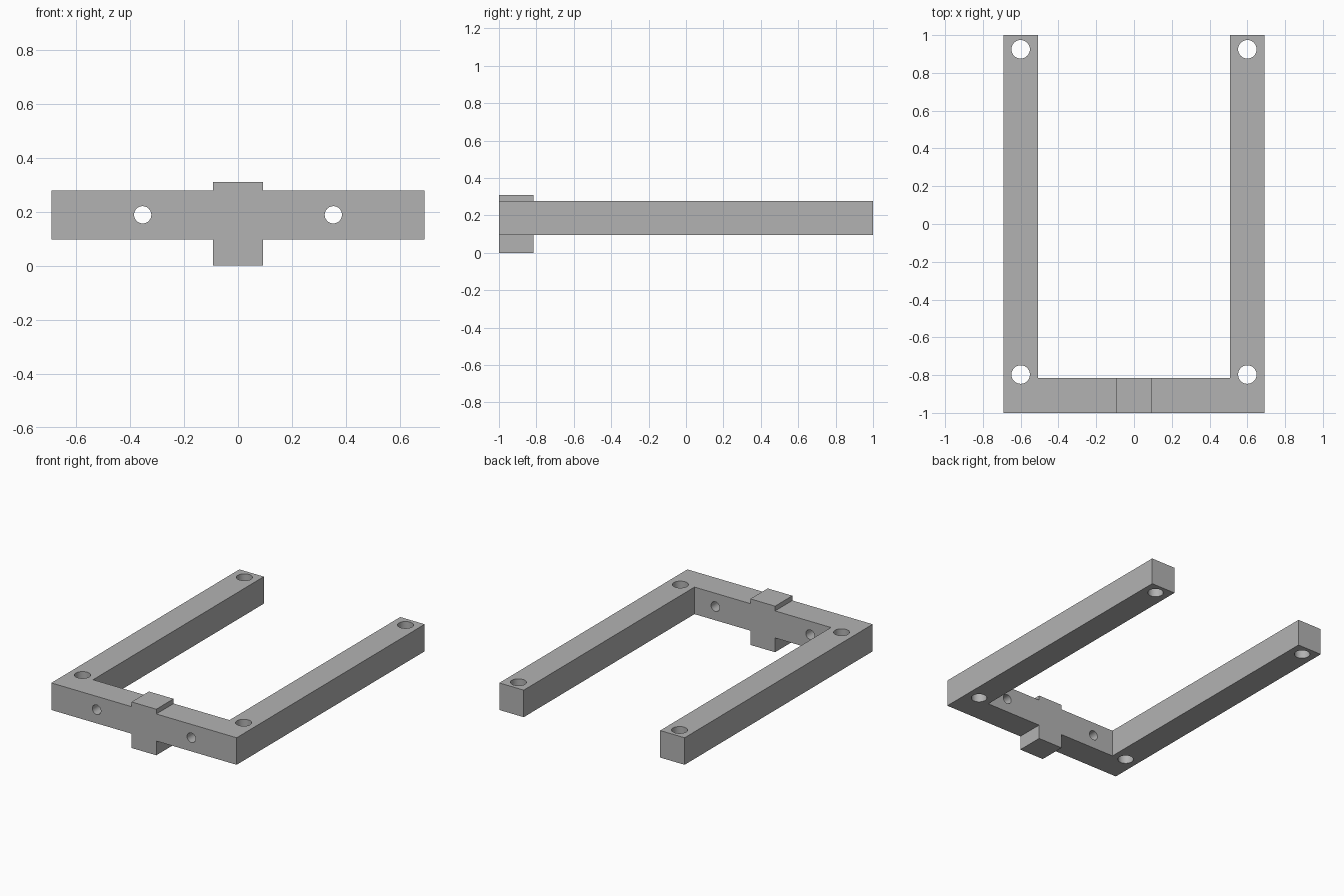
import bpy
import bmesh
import math

cube = bpy.data.objects.get("Cube")
if cube:
    bpy.data.objects.remove(cube, do_unlink=True)

# Overall dimensions
HALF_W, INNER_W = 0.69, 0.508
FRONT, BACK, BAR_BACK = -1.0, 1.0, -0.816
BOTTOM, TOP = 0.096, 0.278
TAB_W, TAB_TOP = 0.092, 0.31

grey = bpy.data.materials.new("plain grey")
grey.use_nodes = True
grey.diffuse_color = (0.45, 0.45, 0.45, 1)
grey.node_tree.nodes["Principled BSDF"].inputs["Base Color"].default_value = grey.diffuse_color


def prism(name, points, axis, start, end):
    """Extrude an outline along y or z between two positions."""
    def place(p, d):
        return (p[0], d, p[1]) if axis == "y" else (p[0], p[1], d)
    bm = bmesh.new()
    face = bm.faces.new([bm.verts.new(place(p, start)) for p in points])
    new = bmesh.ops.extrude_face_region(bm, geom=[face])["geom"]
    shift = place((0, 0), end - start)
    bmesh.ops.translate(bm, vec=shift,
                        verts=[v for v in new if isinstance(v, bmesh.types.BMVert)])
    bmesh.ops.recalc_face_normals(bm, faces=bm.faces)
    mesh = bpy.data.meshes.new(name)
    bm.to_mesh(mesh)
    bm.free()
    mesh.materials.append(grey)
    obj = bpy.data.objects.new(name, mesh)
    bpy.context.collection.objects.link(obj)
    return obj


def circle(x, y, radius, sides=40):
    turn = math.tau / sides
    return [(x + radius * math.cos(i * turn), y + radius * math.sin(i * turn))
            for i in range(sides)]


def combine(target, tool, operation):
    """Apply a boolean and remove the tool."""
    mod = target.modifiers.new(operation.lower(), "BOOLEAN")
    mod.operation, mod.solver, mod.object = operation, "EXACT", tool
    bpy.context.view_layer.objects.active = target
    bpy.ops.object.modifier_apply(modifier=mod.name)
    bpy.data.objects.remove(tool, do_unlink=True)


# U-shaped frame: two long arms joined by the front bar
right_half = [(HALF_W, FRONT), (HALF_W, BACK), (INNER_W, BACK), (INNER_W, BAR_BACK)]
outline = right_half + [(-x, y) for x, y in reversed(right_half)]
frame = prism("u_frame", outline, "z", BOTTOM, TOP)

# Central block standing above and below the front bar
tab = prism("center_block", [(-TAB_W, 0), (TAB_W, 0), (TAB_W, TAB_TOP), (-TAB_W, TAB_TOP)],
            "y", FRONT, BAR_BACK)
combine(frame, tab, "UNION")

for side in (-1, 1):
    # Vertical holes at both ends of each arm
    for y in (-0.797, 0.925):
        combine(frame, prism("arm_hole", circle(side * 0.6, y, 0.049), "z", -0.1, 0.5),
                "DIFFERENCE")
    # Horizontal holes through the front bar
    combine(frame, prism("bar_hole", circle(side * 0.353, 0.188, 0.032), "y", -1.2, -0.6),
            "DIFFERENCE")

# Smooth hole walls, sharp outer edges
bpy.ops.object.select_all(action="DESELECT")
frame.select_set(True)
bpy.context.view_layer.objects.active = frame
bpy.ops.object.shade_smooth_by_angle(angle=math.radians(30))
